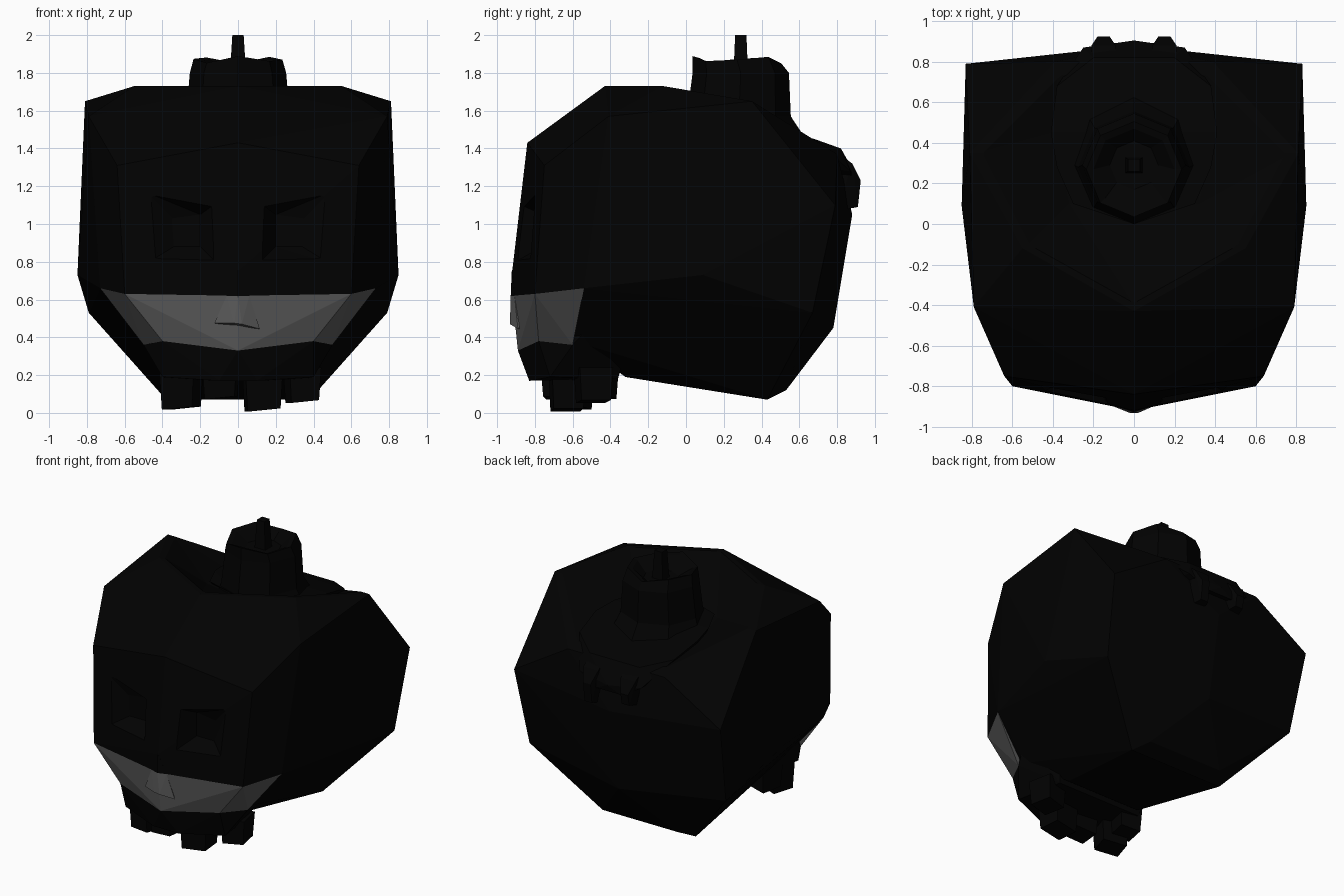
import bpy, bmesh, math
from mathutils import Vector

cube = bpy.data.objects.get("Cube")
if cube:
    bpy.data.objects.remove(cube, do_unlink=True)


def make_material(name, value):
    m = bpy.data.materials.new(name)
    m.use_nodes = True
    colour = (value, value, value, 1)
    m.diffuse_color = colour
    bsdf = m.node_tree.nodes["Principled BSDF"]
    bsdf.inputs["Base Color"].default_value = colour
    bsdf.inputs["Roughness"].default_value = 0.9
    return m


BLACK = make_material("near_black", 0.0005)
GREY = make_material("dark_grey", 0.1)


def finish(name, bm, mat):
    bmesh.ops.recalc_face_normals(bm, faces=bm.faces[:])
    mesh = bpy.data.meshes.new(name)
    bm.to_mesh(mesh)
    bm.free()
    mesh.materials.append(mat)
    ob = bpy.data.objects.new(name, mesh)
    bpy.context.collection.objects.link(ob)
    return ob


def block(name, points, mat, mirror=True):
    """Faceted solid around a few corner points, mirrored over x."""
    bm = bmesh.new()
    for x, y, z in points:
        bm.verts.new((x, y, z))
        if mirror and x:
            bm.verts.new((-x, y, z))
    res = bmesh.ops.convex_hull(bm, input=bm.verts[:])
    junk = {g for g in res["geom_interior"] + res["geom_unused"]
            if isinstance(g, bmesh.types.BMVert) and g.is_valid}
    bmesh.ops.delete(bm, geom=list(junk), context="VERTS")
    return finish(name, bm, mat)


def carve(target, cutter):
    mod = target.modifiers.new("carve", "BOOLEAN")
    mod.operation, mod.solver, mod.object = "DIFFERENCE", "EXACT", cutter
    bpy.context.view_layer.objects.active = target
    bpy.ops.object.modifier_apply(modifier=mod.name)
    bpy.data.objects.remove(cutter, do_unlink=True)


# Cranium
band_top = [(0, -.92, .62), (.6, -.8, .63), (.73, -.54, .66)]
band_low = [(0, -.89, .33), (.4, -.78, .38), (.5, -.6, .36)]
crown = [(0, -.43, 1.73), (.55, -.12, 1.73), (.81, .35, 1.65), (.79, -.41, 1.57)]
brow = [(0, -.84, 1.43), (.64, -.75, 1.31), (0, -.92, .75)]
side = [(.85, .09, .73), (.83, .79, 1.1), (.79, .67, .53)]
back = [(.39, .8, 1.37), (0, .88, 1.05), (0, .78, .45)]
base = [(.3, .53, .12), (.38, .43, .07), (.3, -.32, .19), (.48, -.56, .37)]
cranium = block("cranium", band_top + crown + brow + side + back + base, BLACK)

# Sunken top of the head around the candle
bowl_rim = [(0, -.405, 1.74), (.53, -.11, 1.74), (.775, .35, 1.665), (.37, .78, 1.41)]
bowl_floor = [(0, .02, 1.53), (.32, .1, 1.52), (.4, .45, 1.47), (.34, .7, 1.41)]
carve(cranium, block("bowl_cutter", bowl_rim + bowl_floor + [(0, .3, 2.2)], BLACK))

# Eye sockets, cut as tapered hollows
socket_rim = [(.13, 1.1), (.48, 1.165), (.47, .8), (.12, .8)]
socket_floor = [(.2, 1.05), (.35, 1.03), (.34, .88), (.2, .88)]
for s in (1, -1):
    pts = [(s * x, -.91 + .17 * x + .1 * (z - .95), z) for x, z in socket_rim]
    pts += [(x, -1.1, z) for x, _, z in pts]
    pts += [(s * x, -.76, z) for x, z in socket_floor]
    carve(cranium, block("eye_cutter", pts, BLACK, mirror=False))

# Pale mouth band and the jaw beneath it
block("mouth_band", band_top + band_low, GREY)
block("jaw", band_low + [(.55, -.47, .5), (.1, -.83, .17), (.4, -.72, .19),
                         (.34, -.36, .18), (.4, -.3, .4)], BLACK)

# Nose: dark bridge above, pale tip below
bridge_foot = [(.06, -.908, .62), (0, -.928, .62), (0, -.8, .62)]
block("nose_bridge", [(0, -.922, .76)] + bridge_foot, BLACK)
foot = [(s * x, y, z) for s in (1, -1) for x, y, z in bridge_foot[:1]] + bridge_foot[1:]
block("nose", foot + [(.115, -.89, .445), (-.125, -.89, .475), (.02, -.932, .47),
                      (-.02, -.932, .475), (0, -.8, .45)], GREY, mirror=False)


# Teeth: slightly turned, tapered stubs along the jaw
def tooth(name, x, y, z, width, turn):
    bm = bmesh.new()
    bmesh.ops.create_cube(bm, size=1)
    c, s = math.cos(turn), math.sin(turn)
    for v in bm.verts:
        taper = 1 if v.co.z > 0 else .88
        p = Vector((v.co.x * width * taper, v.co.y * .18 * taper, 0))
        v.co = (x + p.x * c - p.y * s, y + p.x * s + p.y * c,
                .24 if v.co.z > 0 else z + p.x * .1)
    finish(name, bm, BLACK)


for i, spec in enumerate([(-.3, -.6, .025, .19, -.3), (-.09, -.67, .08, .18, -.1),
                          (.13, -.63, .015, .2, .1), (.34, -.49, .06, .17, .2),
                          (-.31, -.46, .08, .16, -.2)]):
    tooth("tooth_%d" % (i + 1), *spec)

# Candle with uneven rim and a shallow melted top
SIDES = 8
CY = .29


def ring(bm, r, z, uneven=0, cy=CY):
    out = []
    for i in range(SIDES):
        a = math.tau * i / SIDES
        out.append(bm.verts.new((r * math.cos(a), cy + r * math.sin(a),
                                 z + uneven * math.sin(i * 2.3))))
    return out


bm = bmesh.new()
rings = [ring(bm, .33, 1.44, cy=.31), ring(bm, .275, 1.57, cy=.28), ring(bm, .255, 1.8),
         ring(bm, .235, 1.87, .02, .27), ring(bm, .2, 1.86, .02, .27), ring(bm, .12, 1.8)]
for a, b in zip(rings, rings[1:]):
    for i in range(SIDES):
        j = (i + 1) % SIDES
        bm.faces.new((a[i], a[j], b[j], b[i]))
bm.faces.new(rings[0])
bm.faces.new(rings[-1])
finish("candle", bm, BLACK)

# Wick
block("wick", [(.045, CY - .04, 1.76), (.045, CY + .04, 1.76),
               (.03, CY - .03, 2.0), (.03, CY + .03, 2.0)], BLACK)

# Melted wax running down the back of the head
block("wax_puddle", [(0, .0, 1.55), (.3, .1, 1.54), (.38, .28, 1.53), (.41, .45, 1.51),
                     (.38, .68, 1.45), (.2, .82, 1.4), (.25, .87, 1.28), (.1, .89, 1.2),
                     (0, .905, 1.25), (.3, .3, 1.35)], BLACK)
for s, z in ((1, 1.07), (-1, 1.13)):
    block("wax_drip", [(s * x, y, h) for x in (.09, .21) for y, h in
                       ((.8, 1.38), (.88, 1.32), (.8, z))]
          + [(s * x, y, h) for x in (.12, .18) for y, h in ((.925, 1.23), (.91, z + .02))],
          BLACK, mirror=False)
